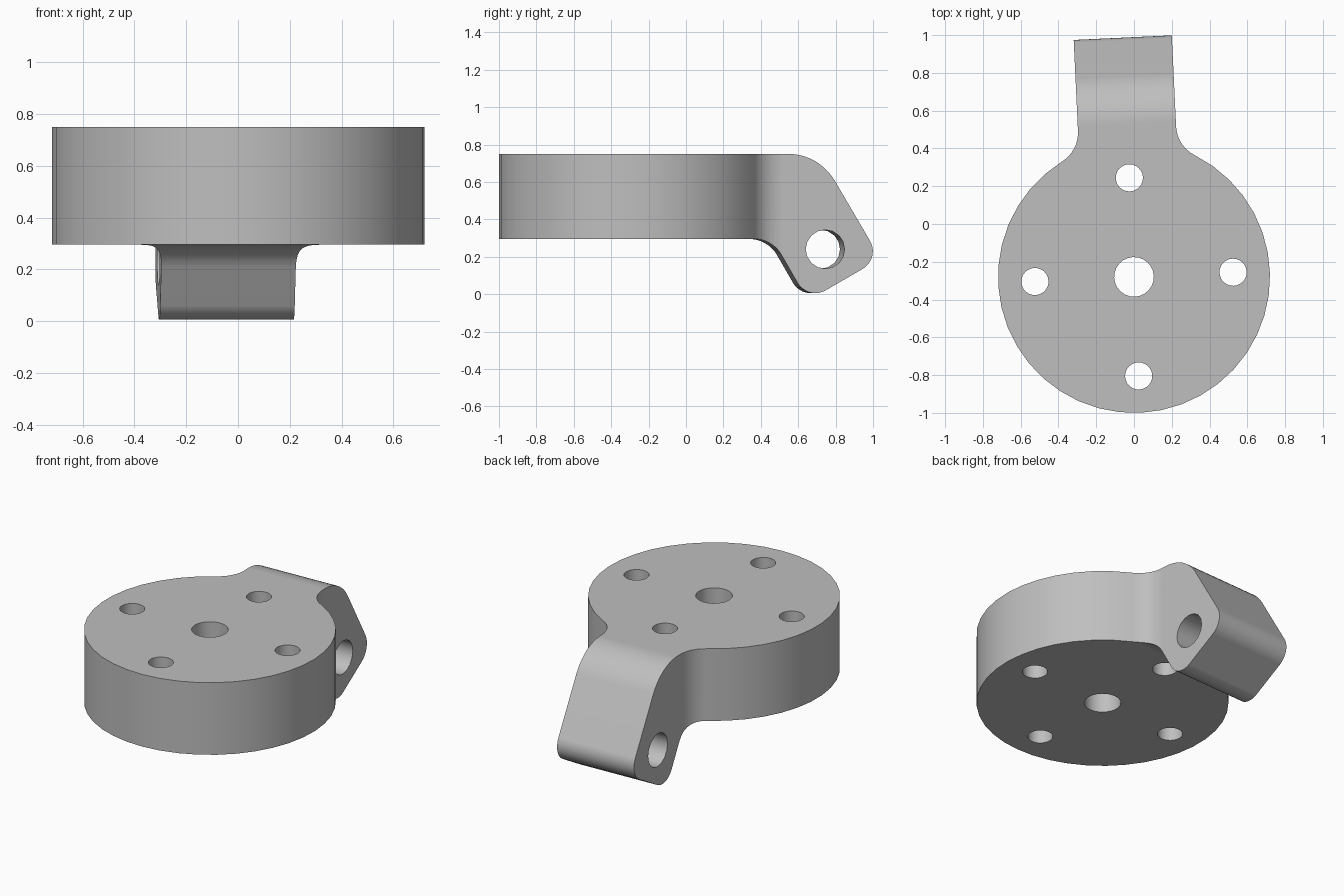
import bpy, bmesh
from math import sin, cos, tan, pi, sqrt, atan2
from mathutils import Matrix, Vector

if "Cube" in bpy.data.objects:
    bpy.data.objects.remove(bpy.data.objects["Cube"])

grey = bpy.data.materials.new("plain_grey")
grey.use_nodes = True
COLOUR = (0.52, 0.52, 0.52, 1)
grey.diffuse_color = COLOUR
grey.node_tree.nodes["Principled BSDF"].inputs["Base Color"].default_value = COLOUR


def arc(cx, cy, r, a0, a1, n):
    return [(cx + r * cos(a0 + (a1 - a0) * i / n), cy + r * sin(a0 + (a1 - a0) * i / n))
            for i in range(n + 1)]


def rounded(corners, n=10):
    """Polygon whose corners (x, y, radius) are filleted."""
    pts = []
    for i, (x, y, r) in enumerate(corners):
        p = Vector((x, y))
        if not r:
            pts.append((x, y))
            continue
        u = (Vector(corners[i - 1][:2]) - p).normalized()
        v = (Vector(corners[(i + 1) % len(corners)][:2]) - p).normalized()
        half = u.angle(v) / 2
        c = p + (u + v).normalized() * r / sin(half)
        s = p + u * r / tan(half) - c
        e = p + v * r / tan(half) - c
        a0 = atan2(s.y, s.x)
        turn = (atan2(e.y, e.x) - a0 + pi) % (2 * pi) - pi
        pts += arc(c.x, c.y, r, a0, a0 + turn, n)
    return pts


def prism(name, pts, place, low, high):
    """Extrude a 2D outline; place maps (u, v, depth) to 3D."""
    bm = bmesh.new()
    rings = [[bm.verts.new(place(u, v, d)) for u, v in pts] for d in (low, high)]
    bm.faces.new(rings[0])
    bm.faces.new(rings[1])
    for i in range(len(pts)):
        bm.faces.new((rings[0][i - 1], rings[0][i], rings[1][i], rings[1][i - 1]))
    bmesh.ops.recalc_face_normals(bm, faces=bm.faces)
    mesh = bpy.data.meshes.new(name)
    bm.to_mesh(mesh)
    bm.free()
    mesh.materials.append(grey)
    obj = bpy.data.objects.new(name, mesh)
    bpy.context.collection.objects.link(obj)
    return obj


def upright(u, v, d):
    return (u, v, d)


def sideways(u, v, d):
    return (d, u, v)


def combine(obj, tool, operation):
    mod = obj.modifiers.new("cut", "BOOLEAN")
    mod.operation = operation
    mod.solver = "EXACT"
    mod.object = tool
    bpy.ops.object.modifier_apply(modifier=mod.name)
    bpy.data.objects.remove(tool)


# Plan outline: disc blending through fillets into the arm
R, HALF, FILLET = 0.72, 0.26, 0.18
fx = HALF + FILLET
fy = sqrt((R + FILLET) ** 2 - fx ** 2)
theta = atan2(fy, fx)
right = [(HALF, 1.5)] + arc(fx, fy, FILLET, pi, pi + theta, 8)
right += arc(0, 0, R, theta, -pi / 2, 17)[1:]
outline = right + [(-x, y) for x, y in reversed(right[:-1])]
body = prism("disc_with_bent_arm", outline, upright, -0.3, 1.1)

# Side profile: flat plate bending down into a rounded lug
TOP, BOTTOM = 0.75, 0.295
profile = rounded([(-1, BOTTOM, 0), (0.73, BOTTOM, 0.17), (0.92, -0.035, 0.11),
                   (1.309, 0.19, 0.11), (0.98, TOP, 0.29), (-1, TOP, 0)])
side = prism("side_profile", profile, sideways, -1, 1)

bpy.ops.object.select_all(action="DESELECT")
body.select_set(True)
bpy.context.view_layer.objects.active = body
combine(body, side, "INTERSECT")

# Centre bore, four bolt holes and the cross hole in the lug
holes = [(0, 0, 0.105)]
holes += [(0.525 * cos(k * pi / 2), 0.525 * sin(k * pi / 2), 0.072) for k in range(4)]
for x, y, r in holes:
    combine(body, prism("bore", arc(x, y, r, 0, 2 * pi, 24)[:-1], upright, 0.1, 1), "DIFFERENCE")
pin = arc(1.013, 0.24, 0.104, 0, 2 * pi, 16)[:-1]
combine(body, prism("pin_hole", pin, sideways, -0.6, 0.6), "DIFFERENCE")

# Slight turn about the vertical, then centre the part
body.data.transform(Matrix.Translation((0, -0.28, 0)) @ Matrix.Rotation(0.047, 4, "Z"))
bpy.ops.object.shade_smooth_by_angle(angle=0.6)
normals = body.modifiers.new("clean_shading", "WEIGHTED_NORMAL")
normals.keep_sharp = True
